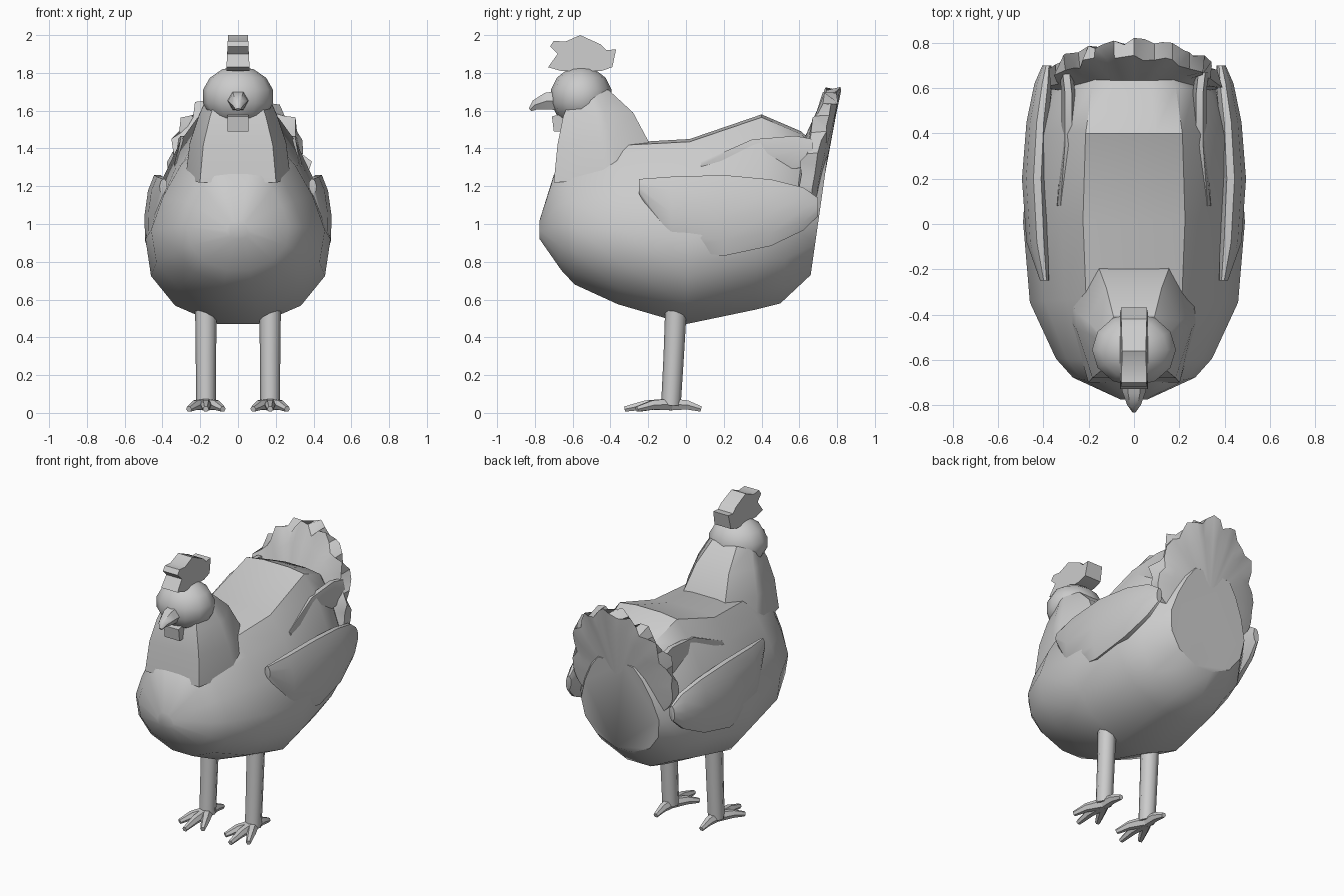
import bpy, bmesh, math, random
from mathutils import Vector, Matrix

if "Cube" in bpy.data.objects:
    bpy.data.objects.remove(bpy.data.objects["Cube"])

random.seed(4)


def finish(name, bm, angle=40):
    bmesh.ops.recalc_face_normals(bm, faces=bm.faces)
    me = bpy.data.meshes.new(name)
    bm.to_mesh(me)
    bm.free()
    ob = bpy.data.objects.new(name, me)
    bpy.context.collection.objects.link(ob)
    bpy.ops.object.select_all(action='DESELECT')
    ob.select_set(True)
    bpy.context.view_layer.objects.active = ob
    bpy.ops.object.shade_smooth_by_angle(angle=math.radians(angle))
    return ob


def loft(name, rings, angle=40):
    """Skin a list of closed rings and cap both ends."""
    bm = bmesh.new()
    vs = [[bm.verts.new(p) for p in r] for r in rings]
    n = len(vs[0])
    for a, b in zip(vs, vs[1:]):
        for i in range(n):
            j = (i + 1) % n
            bm.faces.new((a[i], a[j], b[j], b[i]))
    bm.faces.new(vs[0])
    bm.faces.new(vs[-1])
    return finish(name, bm, angle)


def tube(name, path, radii, n=7):
    """Tapered tube through points."""
    pts = [Vector(p) for p in path]
    rings = []
    for i, p in enumerate(pts):
        d = pts[min(i + 1, len(pts) - 1)] - pts[max(i - 1, 0)]
        q = d.to_track_quat('Z', 'Y')
        rings.append([p + q @ Vector((radii[i] * math.cos(t), radii[i] * math.sin(t), 0))
                      for t in (2 * math.pi * k / n for k in range(n))])
    return loft(name, rings, 55)


def prism(name, outline, half, top=1):
    """Side outline (y, z) extruded across x, each face inset by 'top' toward the highest point."""
    z0, z1 = min(z for _, z in outline), max(z for _, z in outline)
    return loft(name, [[(s * half * (1 + (top - 1) * (z - z0) / (z1 - z0)), y, z) for y, z in outline]
                       for s in (-1, 1)])


# Body: half cross-section (width fraction, depth fraction) swept from breast to rump
half = [(.2, 0), (.46, .015), (.66, .14), (.86, .33), (1, .54), (.94, .74), (.68, .9), (.22, 1)]
section = half + [(-u, v) for u, v in reversed(half)]
# top y, top z, bottom y, bottom z, half width
stations = [(-.775, 1.02, -.775, .92, .06), (-.70, 1.26, -.66, .755, .27), (-.60, 1.34, -.59, .68, .345),
            (-.33, 1.43, -.36, .575, .46), (.02, 1.45, .0, .47, .49), (.40, 1.58, .36, .545, .465),
            (.61, 1.49, .50, .58, .40), (.75, 1.36, .66, .73, .29)]
loft("body", [[(w * u, ty + (by - ty) * v, tz + (bz - tz) * v) for u, v in section]
              for ty, tz, by, bz, w in stations])

# Neck: faceted tapering rings (z, front y, back y, half width)
hexa = [(-.72, 0), (.72, 0), (1, .45), (1, .6), (.6, 1), (-.6, 1), (-1, .6), (-1, .45)]
neck = [(1.22, -.70, -.10, .28), (1.42, -.68, -.20, .255), (1.57, -.65, -.28, .205), (1.69, -.60, -.41, .15)]
loft("neck", [[(w * u, f + (b - f) * v, z + .02 * v) for u, v in hexa] for z, f, b, w in neck])

# Head
bm = bmesh.new()
bmesh.ops.create_uvsphere(bm, u_segments=12, v_segments=7, radius=1,
                          matrix=Matrix.Translation((0, -.555, 1.675)) @ Matrix.Diagonal((.19, .165, .16, 1)))
finish("head", bm, 50)

# Comb with teeth, and wattle
prism("comb", [(-.73, 1.83), (-.68, 1.90), (-.72, 1.94), (-.70, 1.97), (-.64, 1.965), (-.56, 2.0),
               (-.45, 1.95), (-.42, 1.92), (-.37, 1.925), (-.39, 1.83), (-.45, 1.81), (-.66, 1.81)], .062, .85)
prism("wattle", [(-.71, 1.57), (-.70, 1.49), (-.66, 1.49), (-.62, 1.55), (-.62, 1.59)], .055)

# Beak
tube("beak", [(0, -.66, 1.655), (0, -.74, 1.65), (0, -.80, 1.63), (0, -.825, 1.605)], [.06, .052, .03, .012], 6)

# Tail fan: jagged oval that leans back and wraps around the rump
N = 52


def tail_ring(scale, depth, shift):
    ring = []
    for i in range(N):
        a = 2 * math.pi * i / N
        s, k, jit = math.sin(a), scale, 0
        if scale == 1 and s > .15:
            k += (.07 if (i + shift) % 4 == 0 else -.07 if (i + shift) % 4 == 2 else 0)
            k += random.uniform(-.03, .03)
            jit = random.uniform(-.015, .015)
        x, z = k * .37 * math.cos(a), 1.2 + k * (.5 if s > 0 else .22) * s
        ring.append((x, .725 + .17 * (z - 1.2) - .4 * x * x - depth + jit, z))
    return ring


loft("tail_fan", [tail_ring(.1, 0, 0), tail_ring(.75, -.005, 0), tail_ring(1, 0, 0),
                  tail_ring(1, .07, 2), tail_ring(.8, .10, 0), tail_ring(.1, .2, 0)], 35)

for side, sx in (("left", -1), ("right", 1)):
    # Wing: flattened teardrop (y, centre z, half height, centre x, half thickness)
    wing = [(-.25, 1.20, .04, .395, .02), (-.08, 1.06, .20, .425, .05), (.20, 1.045, .225, .44, .055),
            (.45, 1.06, .185, .425, .05), (.62, 1.08, .12, .40, .04), (.70, 1.09, .05, .385, .02)]
    loft(side + "_wing", [[(sx * (x + h * math.cos(t) - .06 * hz * math.sin(t)), y, z + hz * math.sin(t))
                           for t in (math.pi * k / 5 for k in range(10))]
                          for y, z, hz, x, h in wing], 50)
    # Flank feathers between wing and tail
    loft(side + "_flank", [[(sx * (x + .03 * math.cos(t)), y, z + h * math.sin(t))
                            for t in (math.pi * k / 3 for k in range(6))]
                           for y, x, z, h in ((.08, .31, 1.31, .02), (.35, .29, 1.37, .09),
                                              (.58, .29, 1.38, .10), (.67, .30, 1.38, .08))])
    # Leg and foot
    X = sx * .17
    tube(side + "_leg", [(X, -.05, .62), (X, -.065, .3), (X, -.08, .04)], [.058, .054, .052], 8)
    for k, (dx, y) in enumerate(((-.09, -.25), (0, -.325), (.09, -.26), (0, .08))):
        tube(f"{side}_toe_{k}", [(X, -.08, .045), (X + dx * .6, -.08 + (y + .08) * .55, .042), (X + dx, y, .02)],
             [.036, .028, .016], 6)
